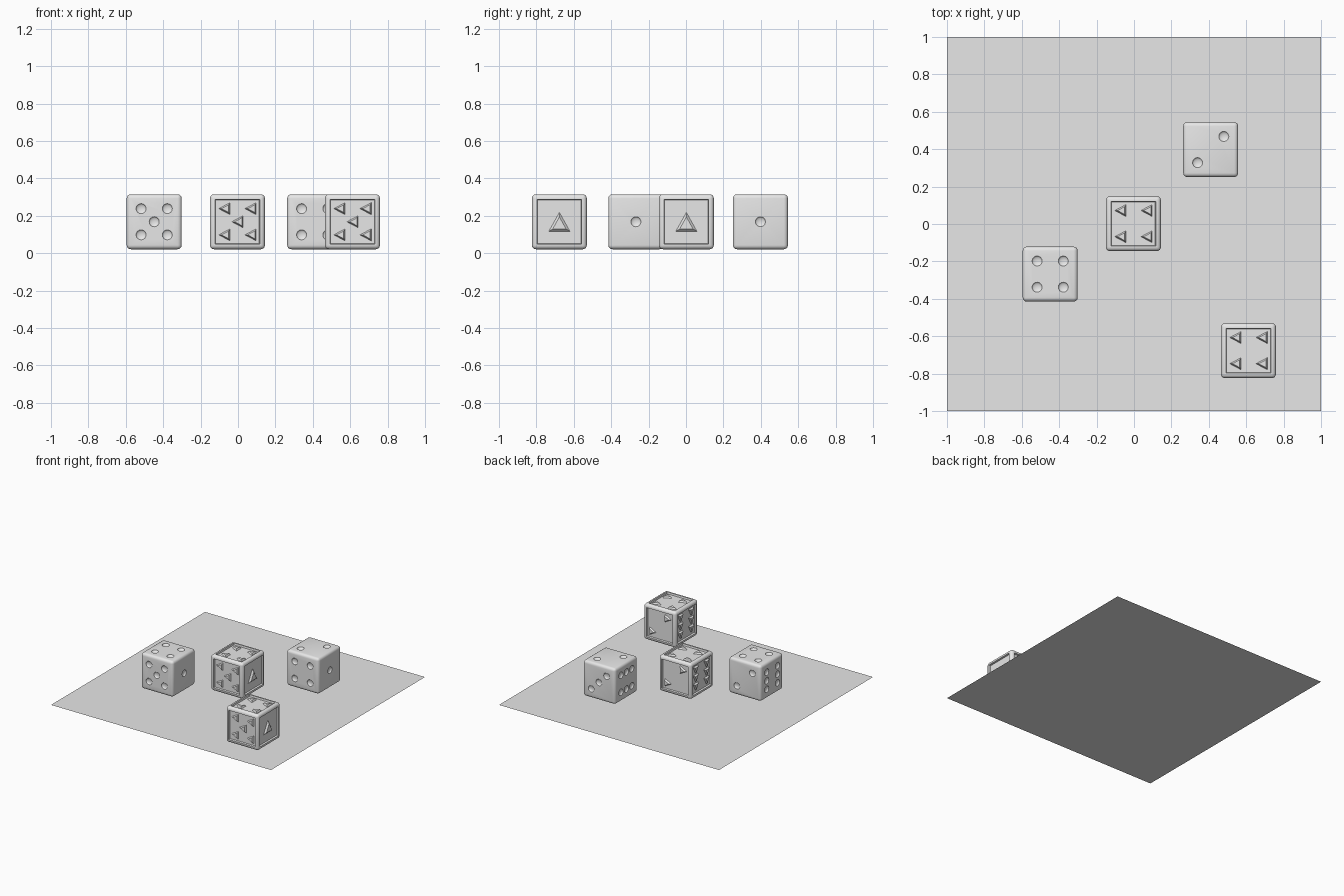
import bpy, bmesh
from mathutils import Matrix, Vector

if "Cube" in bpy.data.objects:
    bpy.data.objects.remove(bpy.data.objects["Cube"])

H = 0.147      # half size of a die
S = 0.07       # pip spacing
DEPTH = 0.014  # recess of the framed panels

grey = bpy.data.materials.new("light grey")
grey.diffuse_color = (0.8, 0.8, 0.8, 1)
grey.use_nodes = True
grey.node_tree.nodes["Principled BSDF"].inputs["Base Color"].default_value = grey.diffuse_color

# normal, right, up, pip grid positions, triangle pointing direction
FACES = [
    ((0, -1, 0), (1, 0, 0), (0, 0, 1), [(-1, -1), (-1, 1), (0, 0), (1, -1), (1, 1)], (-1, 0)),
    ((0, 1, 0), (-1, 0, 0), (0, 0, 1), [(1, 1), (-1, -1)], (1, 0)),
    ((0, 0, 1), (1, 0, 0), (0, 1, 0), [(-1, -1), (-1, 1), (1, -1), (1, 1)], (-1, 0)),
    ((0, 0, -1), (1, 0, 0), (0, -1, 0), [(1, 1), (0, 0), (-1, -1)], (-1, 0)),
    ((1, 0, 0), (0, 1, 0), (0, 0, 1), [(0, 0)], (0, 1)),
    ((-1, 0, 0), (0, -1, 0), (0, 0, 1), [(u, v) for u in (-1, 1) for v in (-1, 0, 1)], (0, -1)),
]


def face_matrix(n, u, v):
    """Local x, y, z become right, up and outward of a die face."""
    m = Matrix((u, v, n)).transposed().to_4x4()
    m.translation = Vector(n) * H
    return m


def make_object(name, bm):
    me = bpy.data.meshes.new(name)
    bm.normal_update()
    bm.to_mesh(me)
    bm.free()
    me.materials.append(grey)
    ob = bpy.data.objects.new(name, me)
    bpy.context.collection.objects.link(ob)
    return ob


def smooth(ob):
    bpy.ops.object.select_all(action='DESELECT')
    ob.select_set(True)
    bpy.context.view_layer.objects.active = ob
    bpy.ops.object.shade_smooth_by_angle(angle=0.6)


def rounded_cube(radius):
    bm = bmesh.new()
    bmesh.ops.create_cube(bm, size=2 * H)
    bmesh.ops.bevel(bm, geom=bm.edges[:], offset=radius, segments=4,
                    profile=0.5, affect='EDGES')
    return bm


def round_pip_die(name):
    ob = make_object(name, rounded_cube(0.022))
    # shallow dimples cut from each face
    bm = bmesh.new()
    for n, u, v, pips, _ in FACES:
        for a, b in pips:
            m = face_matrix(n, u, v) @ Matrix.Translation((a * S, b * S, 0)) \
                @ Matrix.Diagonal((0.027, 0.027, 0.012, 1))
            bmesh.ops.create_uvsphere(bm, u_segments=24, v_segments=13, radius=1, matrix=m)
    cutter = make_object("pip_cutter", bm)
    cutter.hide_render = True
    mod = ob.modifiers.new("pips", 'BOOLEAN')
    mod.operation = 'DIFFERENCE'
    mod.solver = 'EXACT'
    mod.object = cutter
    dg = bpy.context.evaluated_depsgraph_get()
    cut = bpy.data.meshes.new_from_object(ob.evaluated_get(dg))
    ob.modifiers.clear()
    ob.data = cut
    bpy.data.objects.remove(cutter)
    smooth(ob)
    return ob


def add_triangle(bm, m, w, h, point):
    """Raised triangle with sloping sides; w is half width, h half length."""
    dx, dy = point
    rings = []
    for k, z in ((1.0, -DEPTH - 0.001), (0.62, -0.001)):
        ring = []
        for along, across in ((h, 0), (-h, w), (-h, -w)):
            al = -h / 3 + (along + h / 3) * k   # shrink about the centroid
            ac = across * k
            ring.append(bm.verts.new(m @ Vector((dx * al - dy * ac, dy * al + dx * ac, z))))
        rings.append(ring)
    lo, hi = rings
    bm.faces.new(hi)
    for i in range(3):
        j = (i + 1) % 3
        bm.faces.new((lo[i], lo[j], hi[j], hi[i]))


def triangle_pip_die(name):
    bm = rounded_cube(0.022)
    # sunken panel inside a frame on every side
    panels = [f for f in bm.faces if f.calc_area() > H * H]
    bmesh.ops.inset_individual(bm, faces=panels, thickness=0.008)
    bmesh.ops.inset_individual(bm, faces=panels, thickness=0.004, depth=-DEPTH)
    for n, u, v, pips, point in FACES:
        w, h = (0.058, 0.052) if len(pips) == 1 else (0.033, 0.031)
        for a, b in pips:
            m = face_matrix(n, u, v) @ Matrix.Translation((a * S, b * S, 0))
            add_triangle(bm, m, w, h, point)
    ob = make_object(name, bm)
    smooth(ob)
    return ob


# ground sheet
bm = bmesh.new()
bmesh.ops.create_grid(bm, x_segments=1, y_segments=1, size=1)
make_object("base_sheet", bm)

# four dice
Z = 0.168
round_pip_die("round_pip_die_left").location = (-0.448, -0.268, Z)
back = round_pip_die("round_pip_die_back")
back.location = (0.41, 0.398, Z)
back.rotation_euler = (1.5707963, 0, 0)   # rolled so the two shows on top
triangle_pip_die("triangle_pip_die_centre").location = (-0.003, 0.002, Z)
triangle_pip_die("triangle_pip_die_front").location = (0.612, -0.677, Z)
